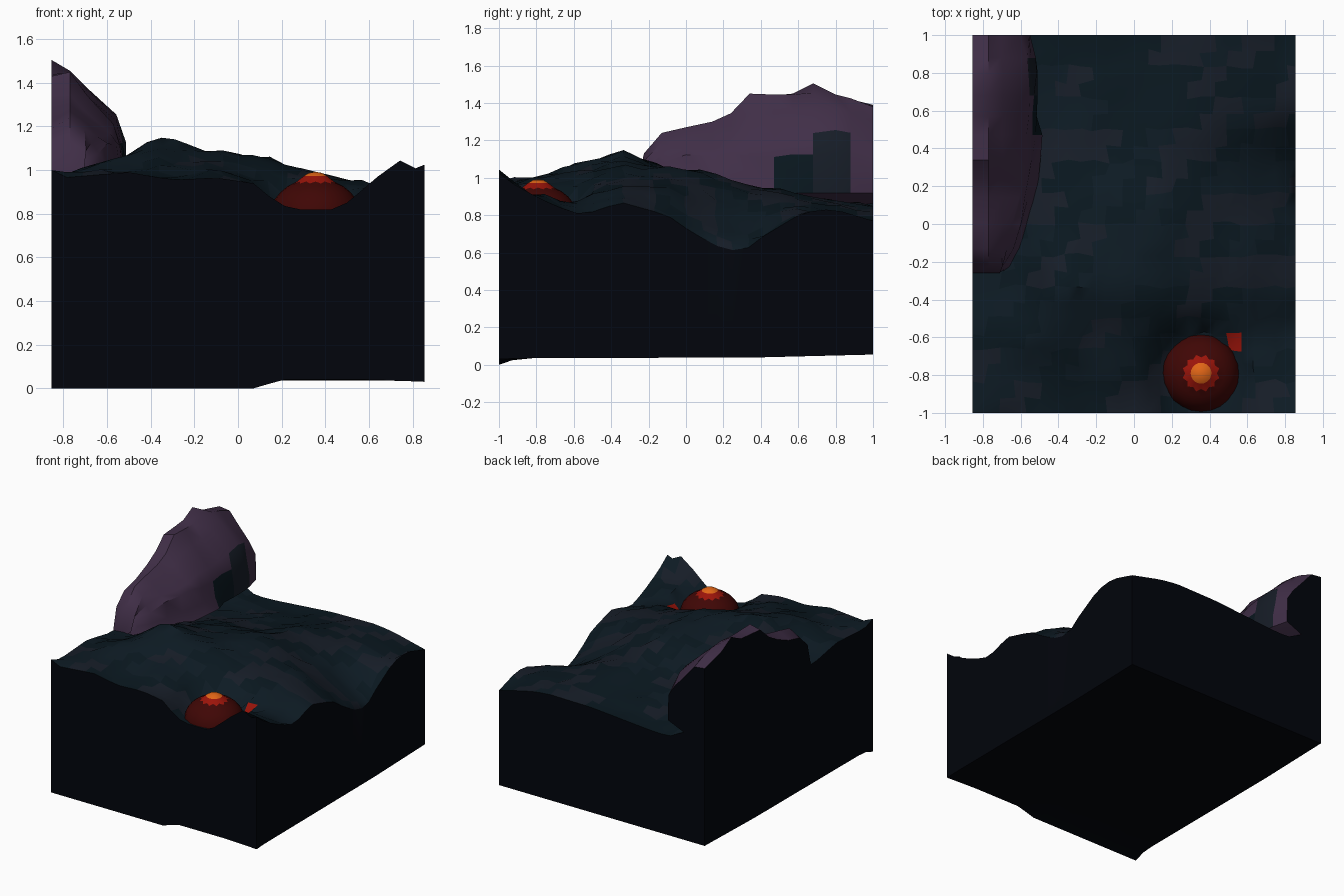
import bpy, bmesh, math, random

if "Cube" in bpy.data.objects:
    bpy.data.objects.remove(bpy.data.objects["Cube"])

random.seed(4)
HX, HY, NX, NY = 0.855, 1.0, 24, 24


def mat(name, r, g, b):
    m = bpy.data.materials.new(name)
    m.diffuse_color = (r, g, b, 1)
    m.use_nodes = True
    m.node_tree.nodes["Principled BSDF"].inputs["Base Color"].default_value = m.diffuse_color
    return m


WALL = mat("dark_wall", .0005, .0014, .0035)
TEAL = mat("teal_ground", .004, .0105, .017)
DEEP = mat("deep_teal_ground", .0028, .0085, .0135)
SLATE = mat("slate_ground", .008, .012, .020)
PURPLE = mat("purple_rock", .052, .028, .064)
DARKRED = mat("dark_red", .050, .002, .0015)
RED = mat("red", .33, .007, .003)
ORANGE = mat("orange", .75, .13, .008)


def lerp(pts, t):
    """Piecewise linear value of a list of (position, value)."""
    if t <= pts[0][0]:
        return pts[0][1]
    for (a, va), (b, vb) in zip(pts, pts[1:]):
        if t <= b:
            return va + (vb - va) * (t - a) / (b - a)
    return pts[-1][1]


def finish(name, bm, mats, angle):
    bmesh.ops.recalc_face_normals(bm, faces=bm.faces)
    me = bpy.data.meshes.new(name)
    bm.to_mesh(me)
    bm.free()
    ob = bpy.data.objects.new(name, me)
    bpy.context.collection.objects.link(ob)
    for m in mats:
        me.materials.append(m)
    bpy.ops.object.select_all(action='DESELECT')
    ob.select_set(True)
    bpy.context.view_layer.objects.active = ob
    bpy.ops.object.shade_smooth_by_angle(angle=math.radians(angle))
    return ob


# Terrain heights: coarse map plus exact edge profiles
COLS = [-.855, -.6, -.38, -.1, .15, .36, .6, .855]
ROWS = [
    (-1.0, [1.0, .98, .96, .96, .88, .82, .94, 1.025]),
    (-.8, [.98, 1.0, 1.0, .98, .91, .80, .92, .90]),
    (-.6, [.98, 1.03, 1.07, 1.02, .95, .88, .87, .81]),
    (-.35, [.94, .99, 1.165, 1.08, 1.04, .99, .94, .87]),
    (-.1, [.94, .95, 1.03, 1.05, 1.05, .99, .92, .80]),
    (.1, [.93, .94, .98, 1.02, 1.03, .97, .85, .68]),
    (.3, [.92, .90, .90, .93, .96, .92, .78, .60]),
    (.6, [.90, .86, .84, .86, .92, .90, .86, .80]),
    (1.0, [.90, .81, .79, .81, .84, .84, .83, .77]),
]
FRONT = [(-.855, 1.0), (-.8, .965), (-.5, .99), (-.3, .955), (-.1, .965), (.07, .94), (.18, .85),
         (.25, .82), (.45, .82), (.53, .87), (.6, .94), (.74, 1.045), (.82, 1.005), (.855, 1.025)]
RIGHT = [(-1, 1.03), (-.9, .95), (-.7, .85), (-.55, .80), (-.35, .87), (-.1, .80), (0, .73),
         (.15, .64), (.3, .60), (.4, .68), (.6, .80), (.7, .83), (.8, .83), (1, .77)]
BACK = [(-.855, .90), (-.71, .88), (-.556, .80), (-.4, .805), (.09, .845), (.45, .85), (.6, .83), (.855, .77)]
LEFT = [(-1, 1.0), (-.9, .965), (-.57, .985), (-.33, .94), (0, .93), (1, .90)]


def height(i, j, x, y):
    if j == 0:
        return lerp(FRONT, x)
    if i == NX:
        return lerp(RIGHT, y)
    if j == NY:
        return lerp(BACK, x)
    if i == 0:
        return lerp(LEFT, y)
    z = lerp([(ry, lerp(list(zip(COLS, r)), x)) for ry, r in ROWS], y)
    # gentle lumps, and a hollow around the mound
    z += .010 * math.sin(9 * x + 5 * y) * math.cos(8 * y - 3 * x) + random.uniform(-.012, .012)
    d = math.hypot(x - .355, y + .79)
    return min(z, .81 + max(0, d - .215) * 1.8)


def floor(x, y):
    lip = lerp([(.08, 0), (.2, .04), (.6, .04), (.855, .03)], x)
    return lerp([(-1, lip), (-.9, .035), (.4, .04), (1, .055)], y)


# Ground block: terrain top, walls and underside
bm = bmesh.new()
top, bot = {}, {}
for i in range(NX + 1):
    for j in range(NY + 1):
        x, y = -HX + 2 * HX * i / NX, -HY + 2 * HY * j / NY
        if i in (22, 23):
            x += .03
        if 0 < i < NX and 0 < j < NY:
            x += random.uniform(-.014, .014)
            y += random.uniform(-.014, .014)
        top[i, j] = bm.verts.new((x, y, height(i, j, x, y)))
        bot[i, j] = bm.verts.new((x, y, floor(x, y)))
patch = {}
for i in range(NX):
    for j in range(NY):
        ring = [(i, j), (i + 1, j), (i + 1, j + 1), (i, j + 1)]
        f = bm.faces.new([top[k] for k in ring])
        key = ((2 * i - j) // 4, j // 2)
        f.material_index = patch.setdefault(key, random.choice([1, 1, 2, 2, 3]))
        c = f.calc_center_median()
        if abs(c.x - .51) < .036 and abs(c.y + .63) < .042:
            f.material_index = 4
        bm.faces.new([bot[k] for k in reversed(ring)])
rim = [(i, 0) for i in range(NX)] + [(NX, j) for j in range(NY)]
rim += [(i, NY) for i in range(NX, 0, -1)] + [(0, j) for j in range(NY, 0, -1)]
for a, b in zip(rim, rim[1:] + rim[:1]):
    bm.faces.new([bot[a], bot[b], top[b], top[a]])
finish("ground_block", bm, [WALL, TEAL, DEEP, SLATE, RED], 40)

# Rock outcrop: sections (y, left height, crest height, shoulder height, right reach)
SECTIONS = [
    (-.26, .95, .96, .94, -.70), (-.225, 1.10, 1.13, 1.05, -.68), (-.13, 1.19, 1.24, 1.12, -.63),
    (0, 1.22, 1.27, 1.15, -.59), (.14, 1.28, 1.30, 1.16, -.56), (.24, 1.34, 1.345, 1.18, -.54),
    (.34, 1.43, 1.45, 1.20, -.53), (.47, 1.44, 1.445, 1.21, -.52), (.57, 1.45, 1.445, 1.22, -.515),
    (.68, 1.505, 1.455, 1.25, -.51), (.80, 1.44, 1.445, 1.25, -.51), (.88, 1.42, 1.425, 1.24, -.52),
    (1.0, 1.39, 1.38, 1.20, -.55)]
bm = bmesh.new()
loops = []
for n, (y, zl, zc, zs, w) in enumerate(SECTIONS):
    skirt = .035 if 0 < n and y < .5 else 0
    pts = [(-.855, zl), (-.77, zc), (-.70, zc - .4 * (zc - zs)), (w - .05, zs), (w - .015, 1.12 if zs > 1.14 else zs - .03),
           (w, 1.0 if zs > 1.04 else zs - .05), (w + skirt, .92), (w - .14, .86), (-.855, .80)]
    wob = lambda k: random.uniform(-.012, .012) if 1 < k < 5 else 0
    loops.append([bm.verts.new((x + wob(k), y, z + wob(k))) for k, (x, z) in enumerate(pts)])
for n, (a, b) in enumerate(zip(loops, loops[1:])):
    y = SECTIONS[n][0]
    for k in range(len(a)):
        m = (k + 1) % len(a)
        f = bm.faces.new([a[k], a[m], b[m], b[k]])
        f.material_index = 1 if k < 7 else 0
        if 4 <= k <= 5 and .45 < y < .6:
            f.material_index = 2
        if 3 <= k <= 5 and .65 < y < .85:
            f.material_index = 3
bm.faces.new(loops[0]).material_index = 1
bm.faces.new(loops[-1])
finish("rock_outcrop", bm, [WALL, PURPLE, DEEP, SLATE], 40)

# Glowing vent mound: rings (radius, height, zigzag) with colour bands
SEG = 24
RINGS = [(.03, .987, 0), (.055, .972, 0), (.092, .943, .008), (.125, .928, 0), (.16, .900, 0),
         (.188, .865, 0), (.204, .815, 0), (.207, .70, 0)]
BANDS = [0, 1, 2, 2, 2, 2, 2]
bm = bmesh.new()
rings = []
for r, z, zig in RINGS:
    ring = []
    for k in range(SEG):
        a = 2 * math.pi * k / SEG
        s = zig if k % 2 else -zig
        ring.append(bm.verts.new((.355 + (r + s) * math.cos(a), -.79 + (r + s) * math.sin(a), z - s * .6)))
    rings.append(ring)
tip = bm.verts.new((.355, -.79, .992))
for k in range(SEG):
    m = (k + 1) % SEG
    bm.faces.new([rings[0][k], rings[0][m], tip])
    for band, (a, b) in zip(BANDS, zip(rings, rings[1:])):
        bm.faces.new([a[k], b[k], b[m], a[m]]).material_index = band
bm.faces.new(rings[-1])
finish("vent_mound", bm, [ORANGE, RED, DARKRED], 30)
